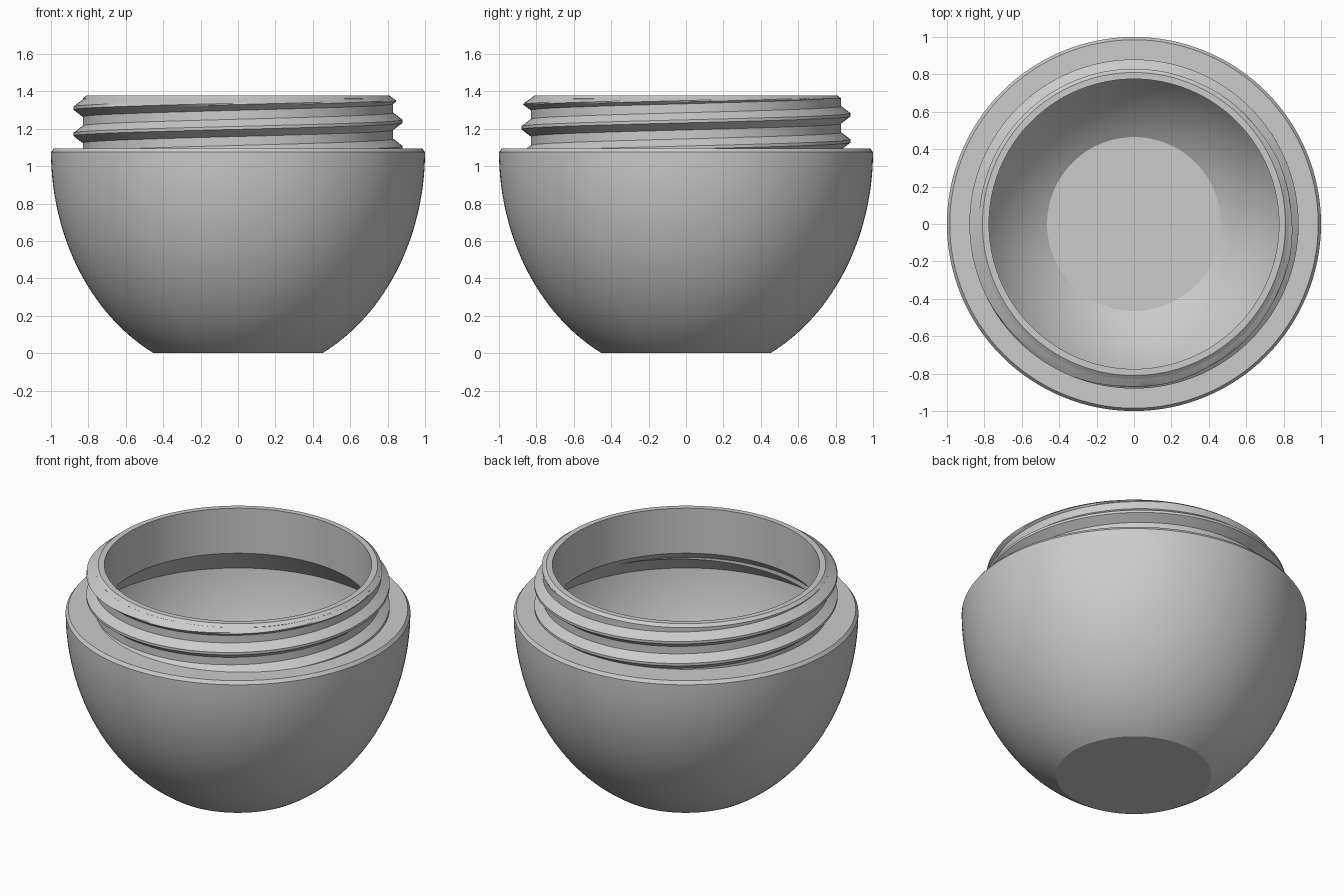
import bpy, bmesh, math

cube = bpy.data.objects.get("Cube")
if cube:
    bpy.data.objects.remove(cube, do_unlink=True)

grey = bpy.data.materials.new("light_grey")
grey.use_nodes = True
colour = (0.6, 0.6, 0.6, 1)
grey.diffuse_color = colour
grey.node_tree.nodes["Principled BSDF"].inputs["Base Color"].default_value = colour

SEGMENTS = 128
CENTRE = 1.08       # height of the bowl's widest point
PITCH = 0.14
NECK = 0.83
NECK_TOP = 1.378


def finish(bm, name):
    """Turn a bmesh into a smooth, material-bearing object."""
    bmesh.ops.recalc_face_normals(bm, faces=bm.faces)
    mesh = bpy.data.meshes.new(name)
    bm.to_mesh(mesh)
    bm.free()
    mesh.materials.append(grey)
    obj = bpy.data.objects.new(name, mesh)
    bpy.context.collection.objects.link(obj)
    bpy.ops.object.select_all(action='DESELECT')
    obj.select_set(True)
    bpy.context.view_layer.objects.active = obj
    bpy.ops.object.shade_smooth_by_angle(angle=math.radians(18))
    return obj


def lathe(name, profile):
    """Revolve (radius, height) points about the z axis."""
    bm = bmesh.new()
    verts = [bm.verts.new((r, 0, z)) for r, z in profile]
    edges = [bm.edges.new(pair) for pair in zip(verts, verts[1:])]
    bmesh.ops.spin(bm, geom=verts + edges, cent=(0, 0, 0), axis=(0, 0, 1),
                   angle=math.tau, steps=SEGMENTS, use_duplicate=False)
    bmesh.ops.remove_doubles(bm, verts=bm.verts, dist=1e-5)
    return finish(bm, name)


def ellipse_arc(radius, depth, low, high, steps=28):
    """Points on an upright half ellipse, from one height to another."""
    a = math.asin((CENTRE - low) / depth)
    b = math.asin((CENTRE - high) / depth)
    angles = [a + (b - a) * i / steps for i in range(steps + 1)]
    return [(radius * math.cos(t), CENTRE - depth * math.sin(t)) for t in angles]


# Hollow jar: outer bowl, rim, neck, sloped shoulder and inner bowl
outer = ellipse_arc(1.0, 1.21, 0, 1.075)
inner = ellipse_arc(0.96, 1.16, 0.065, 0.914)
neck = [(0.985, 1.095), (NECK, 1.095), (NECK, 1.362), (0.81, NECK_TOP),
        (0.775, NECK_TOP), (0.775, 1.09)]
lathe("jar_body", [(0, 0)] + outer + neck + inner[::-1] + [(0, 0.065)])


# Screw thread: a ridge swept up the neck and trimmed by the top chamfer
def thread_section(turn):
    middle = 1.10 + PITCH * turn
    half, crest, depth = 0.05, 0.008, 0.05
    flank = [(NECK - 0.005 + (depth + 0.005) * i / 6,
              half + (crest - half) * i / 6) for i in range(7)]
    points = [(r, middle - h) for r, h in flank]
    points += [(r, middle + h) for r, h in reversed(flank)]
    angle = math.tau * turn
    for r, z in points:
        r = max(NECK - 0.015, min(r, 0.81 + 1.5 * (1.375 - z)))
        z = min(z, NECK_TOP - 0.01)
        yield r * math.cos(angle), r * math.sin(angle), z


bm = bmesh.new()
start, end = -0.4, 2.22
count = round((end - start) * SEGMENTS)
rings = [[bm.verts.new(p) for p in thread_section(start + (end - start) * i / count)]
         for i in range(count + 1)]
for a, b in zip(rings, rings[1:]):
    for i in range(len(a)):
        j = (i + 1) % len(a)
        bm.faces.new((a[i], a[j], b[j], b[i]))
bm.faces.new(rings[0])
bm.faces.new(rings[-1])
finish(bm, "screw_thread")
